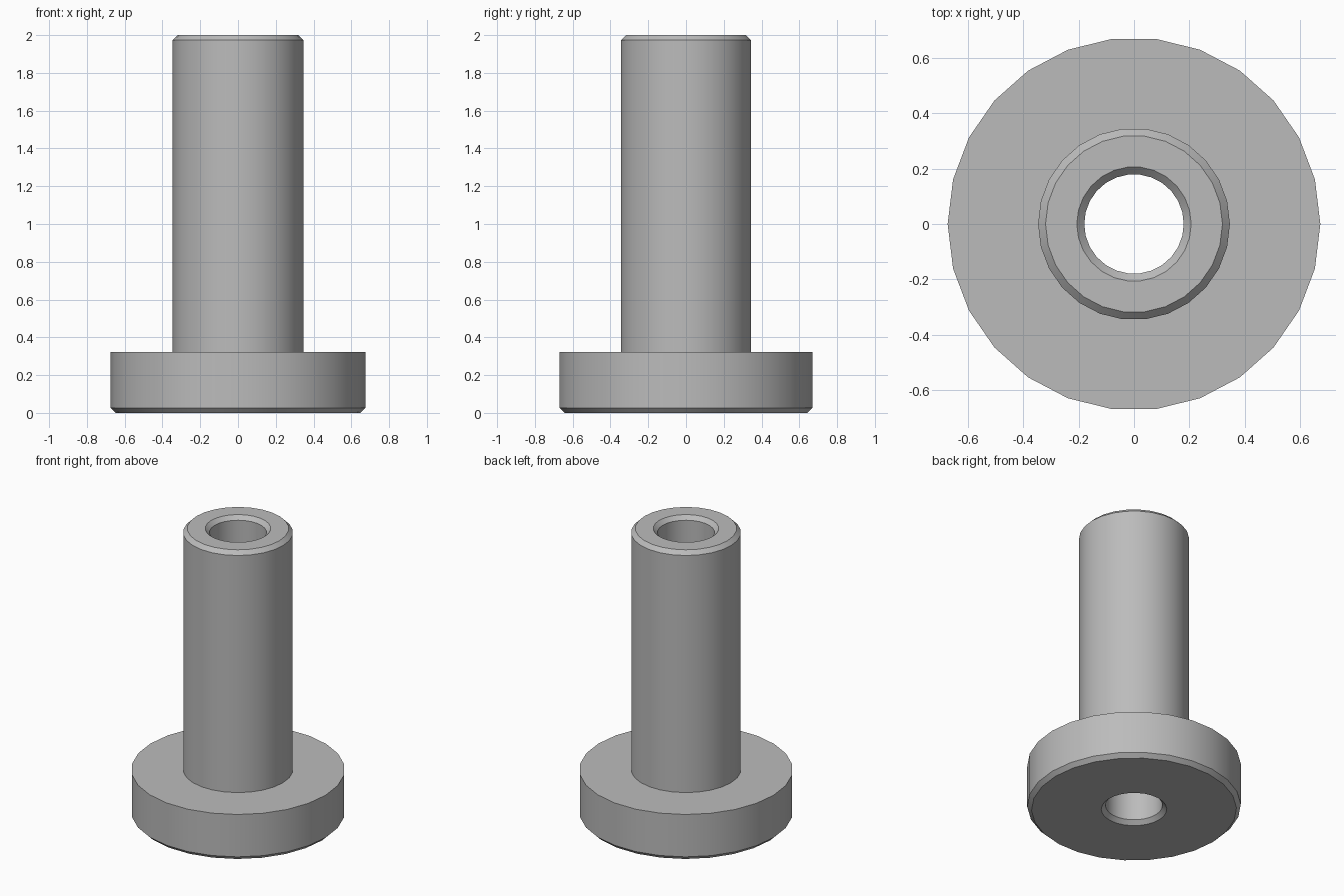
import bpy
import bmesh
import math

SIDES = 26
CHAMFER = 0.027
HEIGHT = 2.0
FLANGE_TOP = 0.322
FLANGE_R, SHAFT_R, BORE_R = 0.674, 0.347, 0.18

cube = bpy.data.objects.get("Cube")
if cube:
    bpy.data.objects.remove(cube, do_unlink=True)

# Plain grey metal
metal = bpy.data.materials.new("grey_metal")
metal.use_nodes = True
grey = (0.5, 0.5, 0.5, 1.0)
metal.diffuse_color = grey
metal.node_tree.nodes["Principled BSDF"].inputs["Base Color"].default_value = grey


def revolve(name, profile, material):
    """Spin a closed (radius, height) profile around z."""
    bm = bmesh.new()
    verts = [bm.verts.new((r, 0, z)) for r, z in profile]
    edges = [bm.edges.new((v, verts[(i + 1) % len(verts)]))
             for i, v in enumerate(verts)]
    bmesh.ops.spin(bm, geom=verts + edges, cent=(0, 0, 0), axis=(0, 0, 1),
                   angle=math.tau, steps=SIDES, use_merge=True)
    bmesh.ops.remove_doubles(bm, verts=bm.verts, dist=0.0001)
    bmesh.ops.recalc_face_normals(bm, faces=bm.faces)
    mesh = bpy.data.meshes.new(name)
    bm.to_mesh(mesh)
    bm.free()
    mesh.materials.append(material)
    obj = bpy.data.objects.new(name, mesh)
    bpy.context.collection.objects.link(obj)
    bpy.ops.object.select_all(action='DESELECT')
    obj.select_set(True)
    bpy.context.view_layer.objects.active = obj
    bpy.ops.object.shade_smooth_by_angle(angle=math.radians(30))
    return obj


# Flanged bushing: chamfered flange, shaft and through bore
revolve("flanged_bushing", [
    (BORE_R + CHAMFER, 0),
    (FLANGE_R - CHAMFER, 0),
    (FLANGE_R, CHAMFER),
    (FLANGE_R, FLANGE_TOP),
    (SHAFT_R, FLANGE_TOP),
    (SHAFT_R, HEIGHT - CHAMFER),
    (SHAFT_R - CHAMFER, HEIGHT),
    (BORE_R + CHAMFER, HEIGHT),
    (BORE_R, HEIGHT - CHAMFER),
    (BORE_R, CHAMFER),
], metal)
